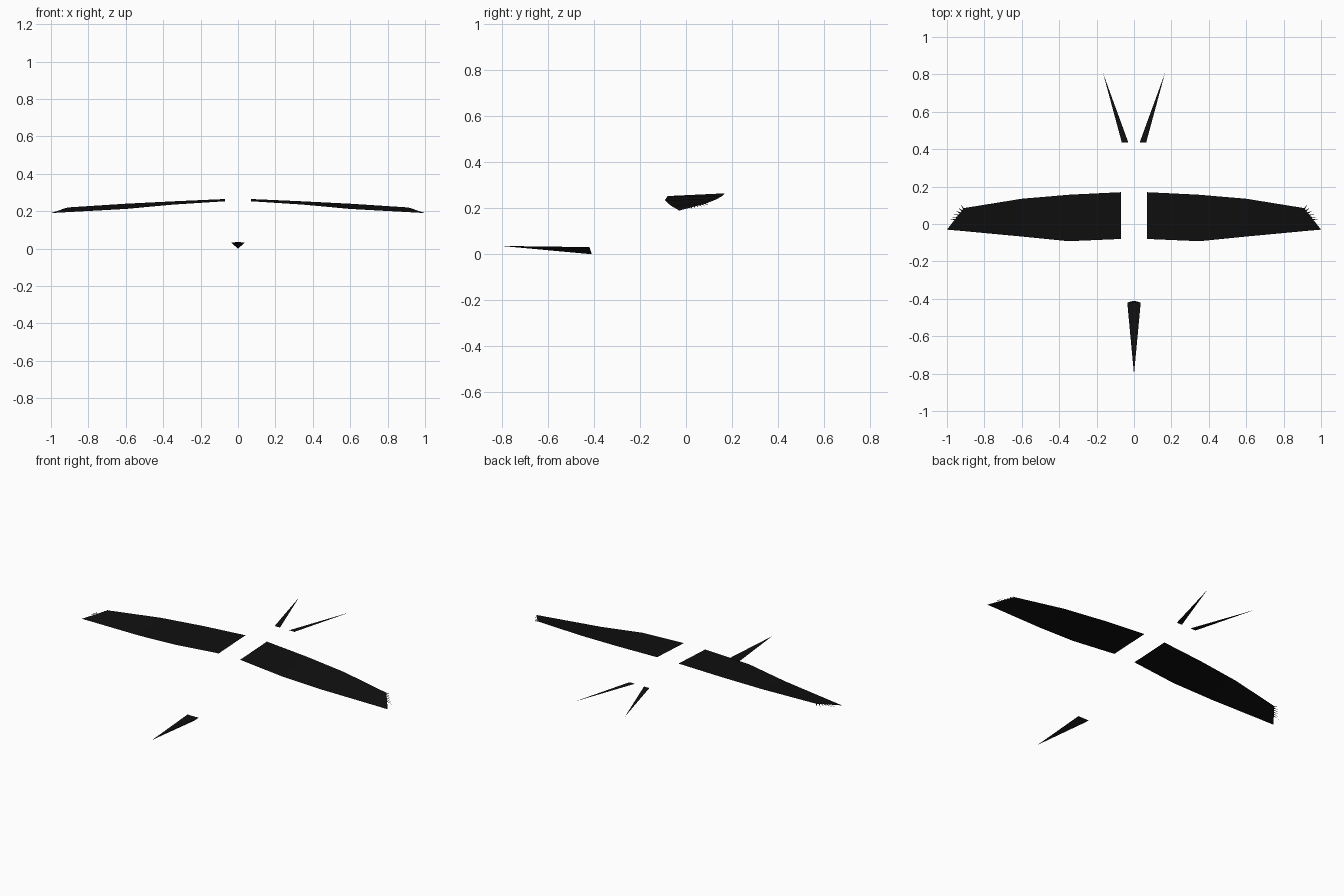
import bpy

cube = bpy.data.objects.get("Cube")
if cube:
    bpy.data.objects.remove(cube, do_unlink=True)

black = bpy.data.materials.new("feather_black")
black.use_nodes = True
colour = (0.005, 0.005, 0.005, 1)
black.diffuse_color = colour
black.node_tree.nodes["Principled BSDF"].inputs["Base Color"].default_value = colour


def make_part(name, verts, faces, side=1):
    """Flat-shaded part; side = -1 mirrors it across x and keeps normals up."""
    mesh = bpy.data.meshes.new(name)
    points = [(x * side, y, z) for x, y, z in verts]
    mesh.from_pydata(points, [], [f[::side] for f in faces])
    mesh.materials.append(black)
    obj = bpy.data.objects.new(name, mesh)
    bpy.context.collection.objects.link(obj)
    return obj


# Wing stations from root to tip: leading and trailing edge points
leading = [(0.07, -0.08, 0.253), (0.35, -0.092, 0.235), (0.6, -0.067, 0.212), (0.91, -0.038, 0.195)]
trailing = [(0.07, 0.17, 0.265), (0.34, 0.157, 0.253), (0.6, 0.135, 0.24), (0.91, 0.085, 0.22)]
tip = (1.0, -0.03, 0.19)
n = len(leading)
wing_faces = [(i, i + 1, n + i + 1, n + i) for i in range(n - 1)]
wing_faces.append((n - 1, 2 * n, 2 * n - 1))

# Fine feather slivers fanning out from the slanted wing end
feather_verts, feather_faces = [], []
count = 6
for i in range(count):
    t = i / count * 0.6
    x, y, z = (a + (b - a) * t for a, b in zip(trailing[-1], tip))
    k = len(feather_verts)
    feather_verts += [(x, y, z), (x + 0.004, y - 0.005, z - 0.001),
                      (x + 0.015 + 0.05 * t, y + 0.018 - 0.05 * t, z - 0.008)]
    feather_faces.append((k, k + 1, k + 2))

# Flat pointed tail feather
tail_verts = [(0.03, 0.435, 0.22), (0.065, 0.435, 0.22), (0.165, 0.805, 0.22)]

for label, side in (("left", 1), ("right", -1)):
    make_part(label + "_wing", leading + trailing + [tip], wing_faces, side)
    make_part(label + "_wingtip_feathers", feather_verts, feather_faces, side)
    make_part(label + "_tail_feather", tail_verts, [(0, 1, 2)], side)

# Beak: slim three-sided pyramid pointing forward
beak_verts = [(0, -0.803, 0.036), (-0.036, -0.42, 0.031),
              (0.036, -0.42, 0.031), (0, -0.41, 0)]
make_part("beak", beak_verts, [(0, 2, 1), (0, 1, 3), (0, 3, 2), (1, 2, 3)])
